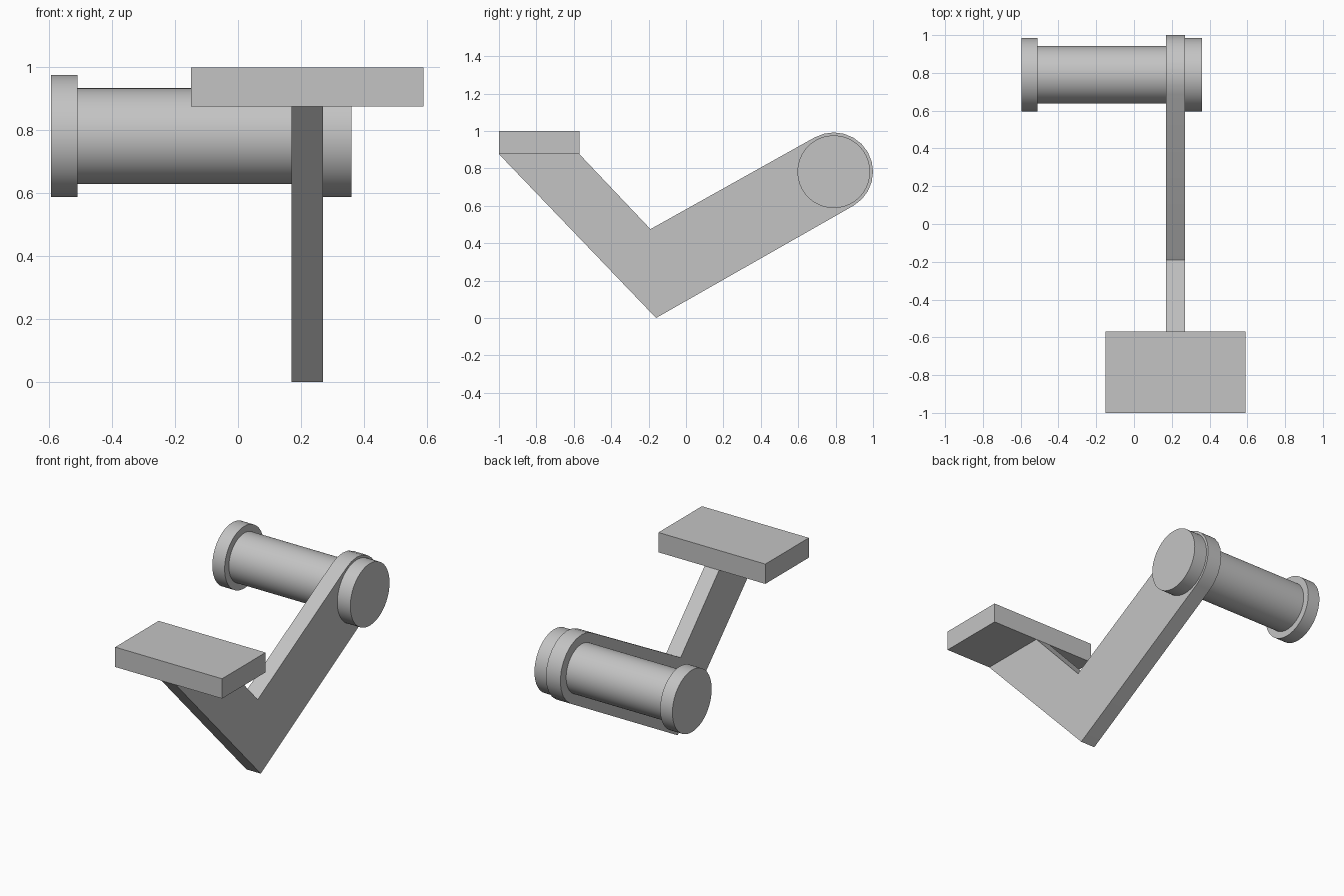
import bpy
import bmesh
from math import cos, sin, radians, pi
from mathutils import Matrix, Vector

cube = bpy.data.objects.get("Cube")
if cube:
    bpy.data.objects.remove(cube, do_unlink=True)

grey = bpy.data.materials.new("plain grey")
grey.use_nodes = True
colour = (0.55, 0.55, 0.55, 1)
grey.diffuse_color = colour
grey.node_tree.nodes["Principled BSDF"].inputs["Base Color"].default_value = colour

AXLE_Y, AXLE_Z = 0.79, 0.782
ARM_X = (0.17, 0.27)


def finish(name, bm):
    bmesh.ops.recalc_face_normals(bm, faces=bm.faces)
    mesh = bpy.data.meshes.new(name)
    bm.to_mesh(mesh)
    bm.free()
    mesh.materials.append(grey)
    obj = bpy.data.objects.new(name, mesh)
    bpy.context.collection.objects.link(obj)
    bpy.ops.object.select_all(action="DESELECT")
    obj.select_set(True)
    bpy.context.view_layer.objects.active = obj
    bpy.ops.object.shade_smooth_by_angle(angle=radians(30))


def extrude_x(name, profile, x0, x1):
    """Solid with a (y, z) outline, running from x0 to x1."""
    bm = bmesh.new()
    face = bm.faces.new([bm.verts.new((x0, y, z)) for y, z in profile])
    ext = bmesh.ops.extrude_face_region(bm, geom=[face])
    verts = [v for v in ext["geom"] if isinstance(v, bmesh.types.BMVert)]
    bmesh.ops.translate(bm, verts=verts, vec=Vector((x1 - x0, 0, 0)))
    finish(name, bm)


def cylinder_x(name, radius, x0, x1):
    bm = bmesh.new()
    place = Matrix.Translation(((x0 + x1) / 2, AXLE_Y, AXLE_Z)) @ Matrix.Rotation(pi / 2, 4, "Y")
    bmesh.ops.create_cone(bm, cap_ends=True, segments=64, radius1=radius,
                          radius2=radius, depth=x1 - x0, matrix=place)
    finish(name, bm)


# Bent arm with a rounded end around the axle
arc = [(AXLE_Y + 0.21 * cos(radians(a)), AXLE_Z + 0.21 * sin(radians(a)))
       for a in range(-60, 121, 15)]
extrude_x("bent_arm", [(-0.16, 0)] + arc + [(-0.19, 0.475), (-0.57, 0.876), (-1, 0.876)], *ARM_X)

# Foot plate on the front end of the arm
extrude_x("foot_plate", [(-1, 0.876), (-0.57, 0.876), (-0.57, 1), (-1, 1)], -0.15, 0.59)

# Axle with a flange at each end
cylinder_x("axle", 0.152, -0.51, ARM_X[0])
cylinder_x("outer_flange", 0.194, -0.595, -0.51)
cylinder_x("arm_flange", 0.194, ARM_X[1], 0.36)
